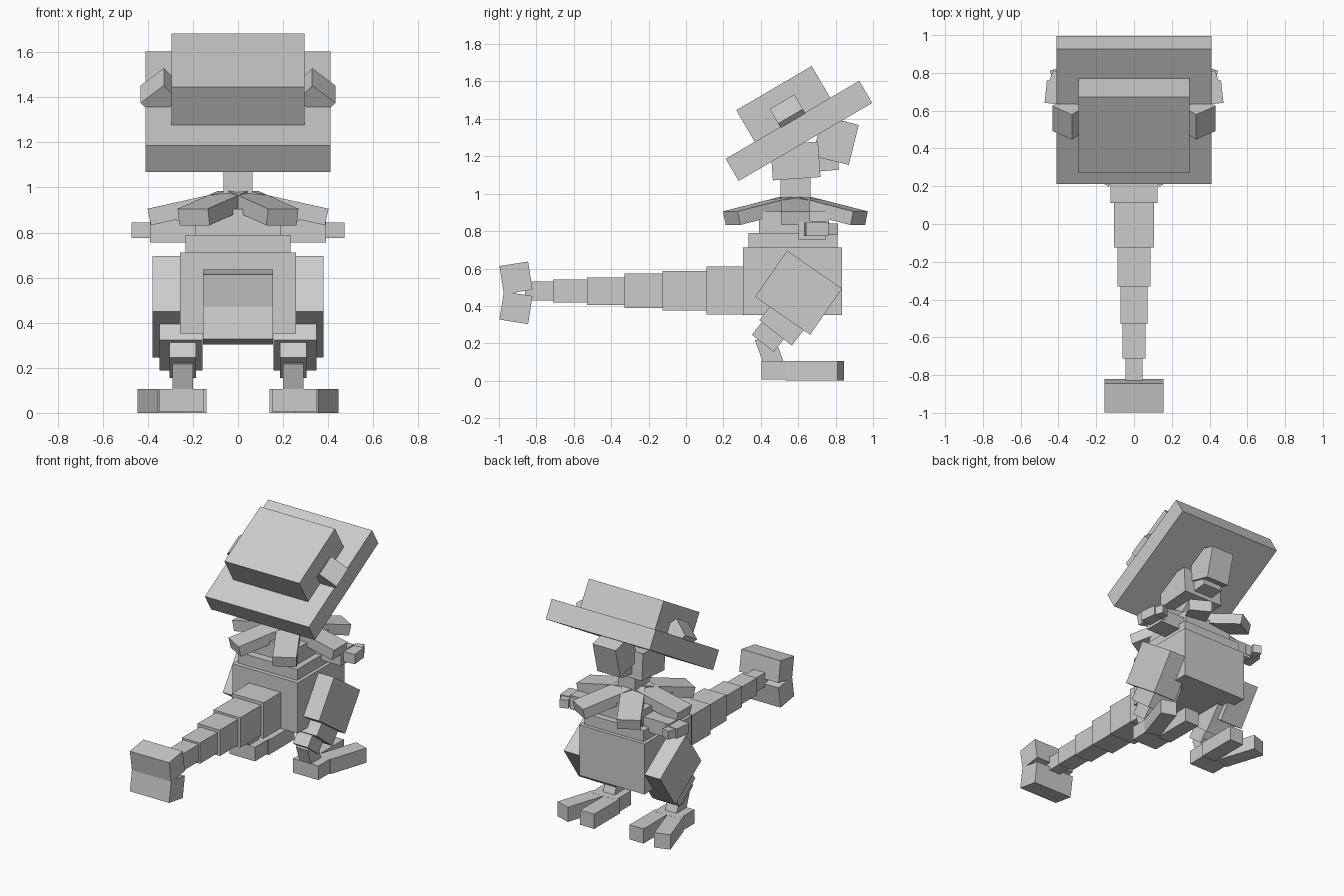
import bpy
from math import radians, sin, cos
from mathutils import Matrix, Vector

cube = bpy.data.objects.get("Cube")
if cube:
    bpy.data.objects.remove(cube, do_unlink=True)

grey = bpy.data.materials.new("plain_grey")
grey.use_nodes = True
COLOUR = (0.6, 0.6, 0.6, 1)
grey.diffuse_color = COLOUR
grey.node_tree.nodes["Principled BSDF"].inputs["Base Color"].default_value = COLOUR


def rot(angle, axis):
    return Matrix.Rotation(radians(angle), 4, axis)


def box(name, centre, size, turn=Matrix.Identity(4)):
    """Flat-shaded box, turned about its own centre."""
    bpy.ops.mesh.primitive_cube_add(size=1)
    ob = bpy.context.object
    ob.name = name
    ob.data.transform(Matrix.Translation(centre) @ turn @ Matrix.Diagonal((*size, 1)))
    ob.data.materials.append(grey)
    return ob


def span(name, half_width, y0, y1, z0, z1):
    """Upright box centred on x = 0."""
    return box(name, (0, (y0 + y1) / 2, (z0 + z1) / 2),
               (2 * half_width, y1 - y0, z1 - z0))


# Torso, shoulders and neck
span("torso", 0.257, 0.305, 0.835, 0.352, 0.712)
span("chest", 0.233, 0.335, 0.81, 0.70, 0.79)
span("shoulders", 0.19, 0.39, 0.765, 0.78, 0.905)
span("neck", 0.065, 0.505, 0.665, 0.85, 1.12)

# Tail tapers towards the tip
tail = [(0.125, 0.11, 0.35, 0.355, 0.61), (0.106, -0.125, 0.12, 0.375, 0.588),
        (0.088, -0.33, -0.12, 0.388, 0.573), (0.071, -0.53, -0.32, 0.405, 0.553),
        (0.06, -0.712, -0.52, 0.418, 0.54), (0.045, -0.86, -0.70, 0.43, 0.53)]
for i, dims in enumerate(tail):
    span(f"tail_segment_{i + 1}", *dims)
for name, z, tilt in (("tail_tip_upper", 0.55, 9), ("tail_tip_lower", 0.39, -9)):
    box(name, (0, -0.909, z), (0.31, 0.155, 0.152), rot(tilt, 'X'))

# Collar of six drooping petals
for i in range(6):
    a = radians(60 * i)
    r = 0.218
    box(f"collar_petal_{i + 1}", (r * cos(a), 0.585 + r * sin(a), 0.908),
        (0.36, 0.155, 0.075), rot(60 * i, 'Z') @ rot(12.5, 'Y'))

# Head, snout and jaw
box("head", (0, 0.585, 1.175), (0.31, 0.255, 0.19), rot(4, 'X'))
box("snout", (0, 0.80, 1.285), (0.18, 0.20, 0.22), rot(-14, 'X'))
box("jaw", (0, 0.72, 1.155), (0.15, 0.19, 0.07), rot(5, 'X'))

# Tilted hat
tilt = rot(30.3, 'X')
hat = Vector((0, 0.604, 1.336))
up = (tilt @ Vector((0, 0, 1))).to_3d()
box("hat_brim", hat, (0.82, 0.827, 0.137), tilt)
box("hat_crown", hat + up * 0.157, (0.59, 0.467, 0.215), tilt)

# Parts on both sides
for side, s in (("left", 1), ("right", -1)):
    box(f"{side}_hat_flap", hat + up * 0.097 + Vector((s * 0.348, 0, 0)),
        (0.137, 0.153, 0.1), tilt @ rot(s * 41, 'Y'))

    box(f"{side}_upper_arm", (s * 0.29, 0.675, 0.805), (0.2, 0.145, 0.1))
    box(f"{side}_forearm", (s * 0.41, 0.695, 0.81), (0.115, 0.12, 0.07), rot(s * 6, 'Z'))
    box(f"{side}_hand", (s * 0.41, 0.775, 0.81), (0.06, 0.06, 0.06), rot(s * 20, 'Z'))

    box(f"{side}_thigh", (s * 0.29, 0.602, 0.471), (0.18, 0.357, 0.3), rot(-34.6, 'X'))
    box(f"{side}_shin", (s * 0.253, 0.54, 0.335), (0.19, 0.22, 0.2), rot(-38, 'X'))
    box(f"{side}_lower_shin", (s * 0.245, 0.454, 0.255), (0.118, 0.148, 0.14), rot(-38, 'X'))
    box(f"{side}_ankle", (s * 0.245, 0.452, 0.14), (0.092, 0.105, 0.2), rot(20, 'X'))

    box(f"{side}_foot", (s * 0.25, 0.49, 0.056), (0.2, 0.17, 0.1))
    for toe, x, yaw in (("inner", 0.195, 0), ("outer", 0.348, 18)):
        box(f"{side}_{toe}_toe", (s * x, 0.69, 0.053), (0.11, 0.29, 0.105),
            rot(-s * yaw, 'Z'))
